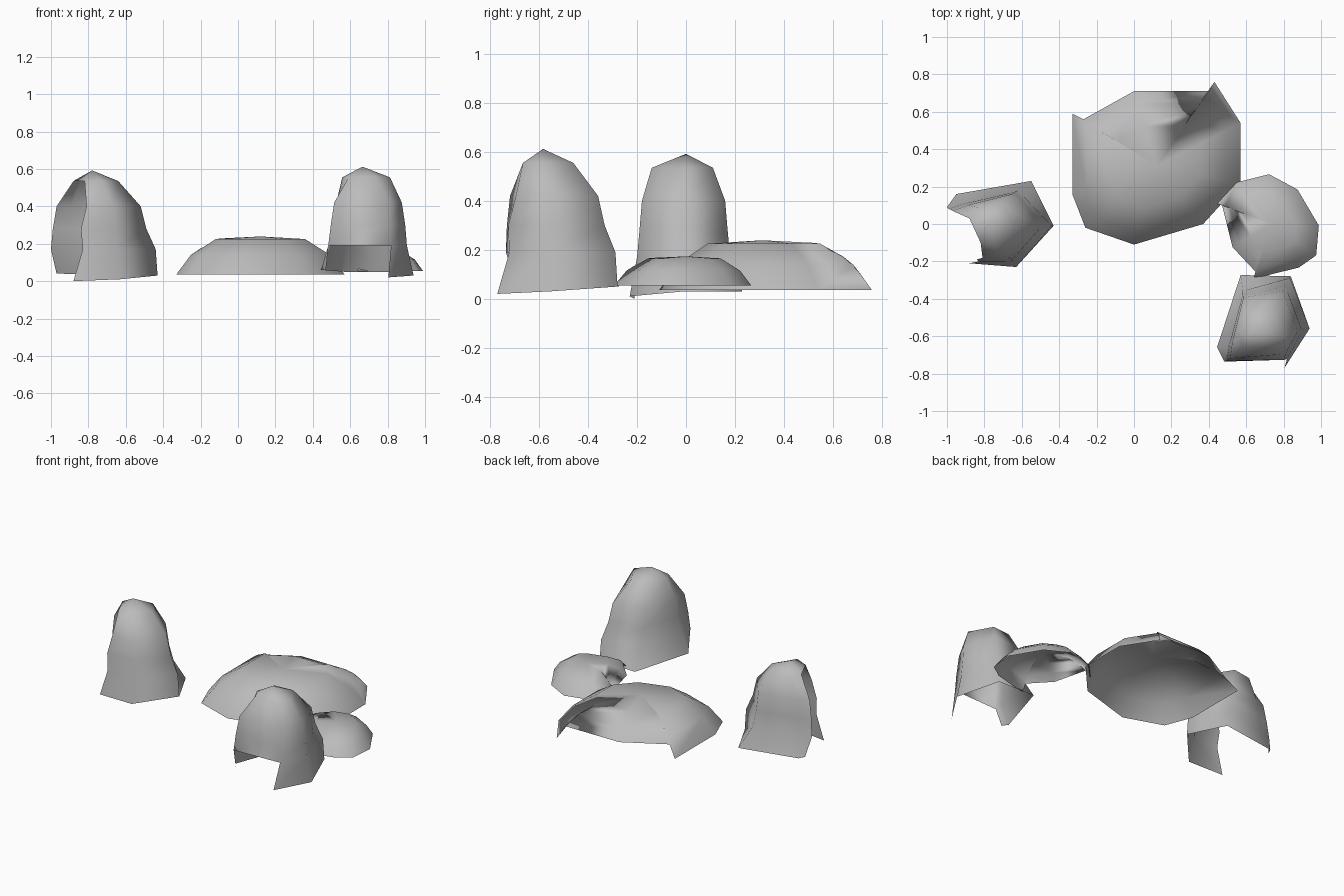
import bpy
from math import radians

default_cube = bpy.data.objects.get("Cube")
if default_cube:
    bpy.data.objects.remove(default_cube, do_unlink=True)

stone = bpy.data.materials.new("stone_grey")
stone.use_nodes = True
grey = (0.5, 0.5, 0.5, 1)
stone.diffuse_color = grey
stone.node_tree.nodes["Principled BSDF"].inputs["Base Color"].default_value = grey


def add_shell(name, verts, faces, location, turn=0, scale=1):
    """Make one smooth open rock shell and place it."""
    mesh = bpy.data.meshes.new(name)
    mesh.from_pydata(verts, [], faces)
    mesh.materials.append(stone)
    mesh.shade_smooth()
    rock = bpy.data.objects.new(name, mesh)
    bpy.context.scene.collection.objects.link(rock)
    rock.location = location
    rock.rotation_euler.z = radians(turn)
    rock.scale = (scale, scale, scale)
    return rock


# Tall rock: wall columns from foot to shoulder, in hundredths
LEVELS = (0, .17, .28, .40, .535)
COLUMNS = (
    (0, (-11, -21), (-6, -20), (-7, -19), (-4, -18), (-5, -10)),
    (1, (14, -23), (12, -20), (12, -19), (10, -18), (4, -14)),
    (3, (34, -1), (33, -1), (28, -1), (25, -1), (13, 0)),
    (3, (22, 23), (15, 18), (13, 17), (12, 16), (6, 11)),
    (4, (-18, 16), (-16, 11), (-13, 11), (-12, 10), (-7, 9)),
    (4, (-20, 12), (-23, 9), (-22, 8), (-20, 7), (-11, 3)),
)


def tall_rock(name, location, turn, front_panel):
    rows, count = len(LEVELS), len(COLUMNS)
    verts = []
    for foot, *points in COLUMNS:
        for level, (x, y) in zip(LEVELS, points):
            verts.append((x / 100, y / 100, max(level, foot / 100)))
    peak = len(verts)
    verts.append((-.01, 0, .592))
    faces = []
    for c in range(count):
        a, b = c * rows, (c + 1) % count * rows
        faces.append((a + rows - 1, b + rows - 1, peak))
        closing = c == count - 1
        if closing and not front_panel:
            continue
        # The front panel stops above the ground
        for r in range(1 if closing else 0, rows - 1):
            faces.append((a + r, b + r, b + r + 1, a + r + 1))
    return add_shell(name, verts, faces, location, turn)


# Low rock: outline points with a raised edge between two hanging tips
OUTLINE = (
    (45, 23, 0), (31, 45, 0), (28, 40, 7), (-12, 40, 7), (-39, 25, 7),
    (-45, 28, 0), (-45, -15, 0), (-38, -33, 0), (-12, -42, 0),
    (25, -31, 0), (45, -9, 0),
)
RINGS = ((1, 0), (.83, .52), (.53, .95))


def low_rock(name, location, turn=0, scale=1):
    top = .2
    count = len(OUTLINE)
    verts = []
    for spread, rise in RINGS:
        for x, y, lift in OUTLINE:
            low = lift / 100
            verts.append((x * spread / 100, y * spread / 100, low + rise * (top - low)))
    peak = len(verts)
    verts.append((0, 0, top + .004))
    faces = []
    for i in range(count):
        j = (i + 1) % count
        for ring in range(len(RINGS) - 1):
            a, b = ring * count, (ring + 1) * count
            faces.append((a + i, a + j, b + j, b + i))
        last = peak - count
        faces.append((last + i, last + j, peak))
    return add_shell(name, verts, faces, location, turn, scale)


tall_rock("tall_rock_right", (-.77, 0, 0), 0, False)
tall_rock("tall_rock_left", (.67, -.575, .02), 62, True)
low_rock("large_low_rock", (.12, .31, .035))
low_rock("small_low_rock", (.735, 0, .055), 104, .58)
